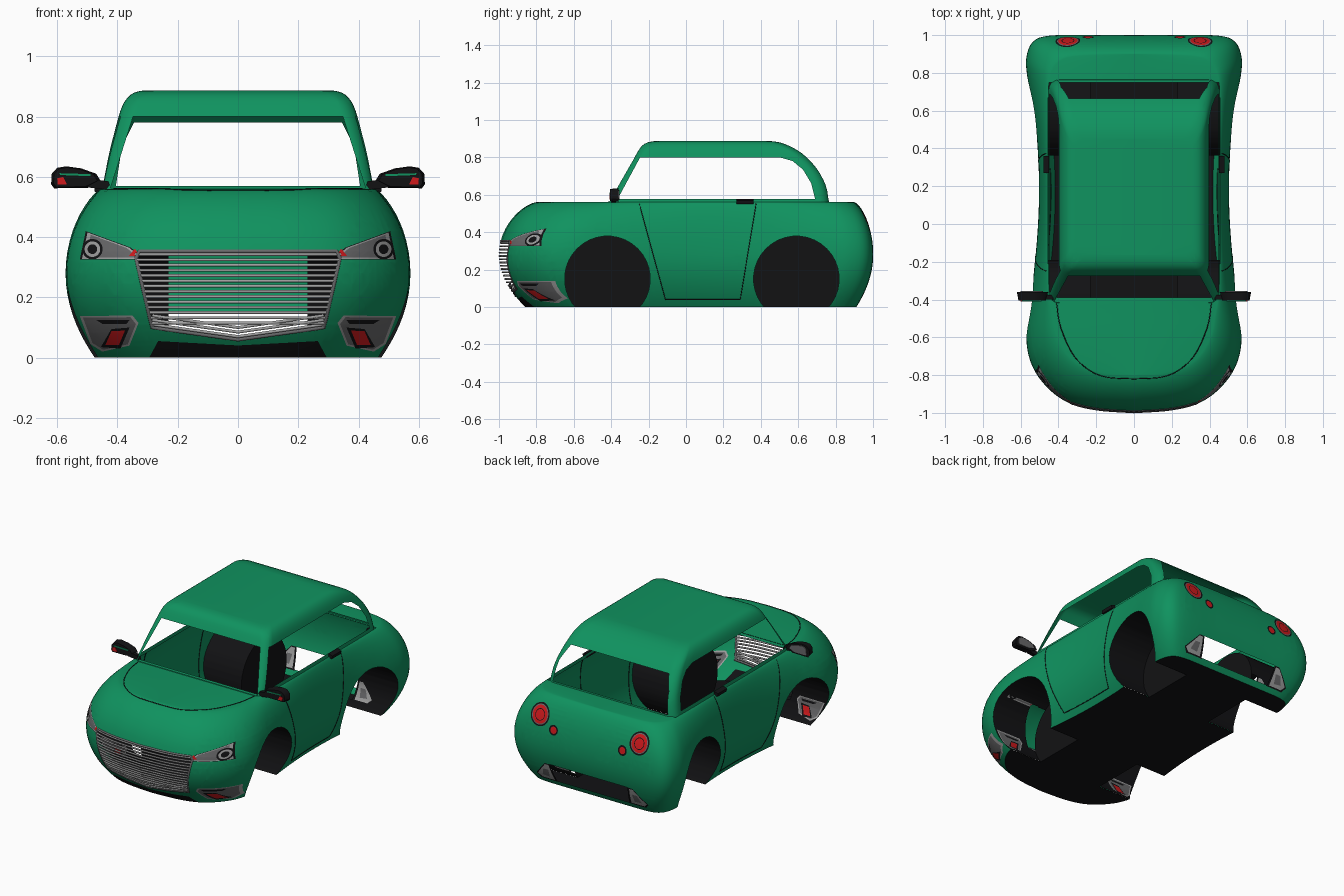
import bpy, bmesh, math
from mathutils import Vector
from mathutils.bvhtree import BVHTree

if "Cube" in bpy.data.objects:
    bpy.data.objects.remove(bpy.data.objects["Cube"])

COLS = {"green_paint": (.005, .29, .115), "black_trim": (.006, .006, .007), "light_metal": (.36, .36, .36),
        "mid_grey": (.14, .14, .145), "red_lamp": (.62, .01, .012)}
MATS = []
for n, c in COLS.items():
    m = bpy.data.materials.new(n)
    m.diffuse_color = (*c, 1)
    m.use_nodes = True
    m.node_tree.nodes["Principled BSDF"].inputs["Base Color"].default_value = m.diffuse_color
    MATS.append(m)
GREEN, BLACK, METAL, GREY, RED = range(5)


def finish(name, bm, mirror=True, mat=None):
    """Turn a bmesh into a named, mirrored, smooth-by-angle object."""
    if mat is not None:
        for f in bm.faces:
            f.material_index = mat
    bmesh.ops.recalc_face_normals(bm, faces=bm.faces[:])
    me = bpy.data.meshes.new(name)
    bm.to_mesh(me)
    bm.free()
    ob = bpy.data.objects.new(name, me)
    bpy.context.collection.objects.link(ob)
    for m in MATS:
        me.materials.append(m)
    if mirror:
        ob.modifiers.new("mirror", 'MIRROR').merge_threshold = .0005
    bpy.ops.object.select_all(action='DESELECT')
    ob.select_set(True)
    bpy.context.view_layer.objects.active = ob
    bpy.ops.object.shade_smooth_by_angle(angle=math.radians(40))
    return ob


def spline(pts, n):
    """Catmull-Rom resampling of a point list."""
    p = [Vector(q) for q in pts]
    p = [2 * p[0] - p[1]] + p + [2 * p[-1] - p[-2]]
    out = []
    for i in range(1, len(p) - 2):
        a, b, c, d = p[i - 1:i + 3]
        for k in range(n):
            t = k / n
            out.append(.5 * (2 * b + (c - a) * t + (2 * a - 5 * b + 4 * c - d) * t * t
                             + (3 * b - a - 3 * c + d) * t ** 3))
    return out + [p[-2]]


def loft(bm, rings):
    vs = [[bm.verts.new(p) for p in r] for r in rings]
    for r, s in zip(vs, vs[1:]):
        for i in range(len(r) - 1):
            bm.faces.new((r[i], r[i + 1], s[i + 1], s[i]))
    return vs


def cap(bm, row, keep=lambda y: True):
    """Close a half outline with strips running to the centre line."""
    mid = [v if abs(v.co.x) < 1e-5 else bm.verts.new((0, v.co.y, v.co.z)) for v in row]
    for i in range(len(row) - 1):
        if keep(row[i].co.y) and keep(row[i + 1].co.y):
            f = list(dict.fromkeys((row[i], row[i + 1], mid[i + 1], mid[i])))
            if len(f) > 2:
                bm.faces.new(f)
    bmesh.ops.delete(bm, geom=[v for v in mid if not v.link_faces], context='VERTS')
    bmesh.ops.remove_doubles(bm, verts=bm.verts[:], dist=1e-5)


def carve(bm, poly, axes, pick, mat=None, margin=.1):
    """Cut a convex polygon into the surface; paint the inside, or delete it and return the rim."""
    a, b = axes
    lo = [min(p[k] for p in poly) - margin for k in (0, 1)]
    hi = [max(p[k] for p in poly) + margin for k in (0, 1)]
    mid = [sum(p[k] for p in poly) / len(poly) for k in (0, 1)]
    ctr = lambda f: f.calc_center_median()
    faces = [f for f in bm.faces if pick(ctr(f)) and lo[0] < ctr(f)[a] < hi[0] and lo[1] < ctr(f)[b] < hi[1]]
    for p, q in zip(poly, poly[1:] + poly[:1]):
        co, no, c = Vector(), Vector(), Vector()
        co[a], co[b], c[a], c[b] = *p, *mid
        no[a], no[b] = q[1] - p[1], p[0] - q[0]
        if no.dot(c - co) > 0:
            no = -no
        no.normalize()
        geom = set(faces) | {e for f in faces for e in f.edges} | {v for f in faces for v in f.verts}
        res = bmesh.ops.bisect_plane(bm, geom=list(geom), dist=1e-5, plane_co=co, plane_no=no)
        faces = [f for f in res['geom'] if isinstance(f, bmesh.types.BMFace) and no.dot(ctr(f) - co) < 0]
    if mat is not None:
        for f in faces:
            f.material_index = mat
        return []
    inside = set(faces)
    rim = [e for e in {e for f in faces for e in f.edges}
           if len(e.link_faces) == 2 and sum(f in inside for f in e.link_faces) == 1]
    bmesh.ops.delete(bm, geom=faces, context='FACES')
    return rim


def circle(u, v, r, n=24):
    return [(u + r * math.cos(2 * math.pi * (i + .5) / n), v + r * math.sin(2 * math.pi * (i + .5) / n))
            for i in range(n)]


def shrink(poly, k):
    c = [sum(p[i] for p in poly) / len(poly) for i in (0, 1)]
    return [(c[0] + (p[0] - c[0]) * k, c[1] + (p[1] - c[1]) * k) for p in poly]


def tubes(name, lines, r, mat, closed=False):
    """Thin round bars along the lines, repeated on both sides."""
    cu = bpy.data.curves.new(name, 'CURVE')
    cu.dimensions, cu.bevel_depth, cu.bevel_resolution = '3D', r, 1
    for line in lines:
        for s in (1, -1):
            sp = cu.splines.new('POLY')
            sp.points.add(len(line) - 1)
            for pt, p in zip(sp.points, line):
                pt.co = (s * p[0], p[1], p[2], 1)
    cu.materials.append(MATS[mat])
    bpy.context.collection.objects.link(bpy.data.objects.new(name, cu))


def prism(name, pts, y0, y1, mat, k=1.0):
    """Extrude an x-z outline along y; the y0 end is scaled by k."""
    bm = bmesh.new()
    vs = [[bm.verts.new((u, y, v)) for u, v in o] for o, y in ((shrink(pts, k), y0), (pts, y1))]
    for i in range(len(pts)):
        j = (i + 1) % len(pts)
        bm.faces.new((vs[0][i], vs[0][j], vs[1][j], vs[1][i]))
    for r in vs:
        bm.faces.new(r)
    return finish(name, bm, True, mat)


# Lower body: half plan outlines (waist x, y, shoulder x, y) lofted over the height
plan = spline([(0, -1, 0, -.80), (.2, -.985, .15, -.79), (.35, -.945, .28, -.75), (.46, -.865, .36, -.68),
               (.54, -.75, .41, -.58), (.57, -.6, .43, -.47), (.545, -.38, .45, -.35), (.515, -.1, .455, -.1),
               (.503, .15, .455, .15), (.51, .4, .455, .4), (.535, .6, .455, .6), (.565, .78, .45, .75),
               (.57, .88, .43, .82), (.535, .965, .38, .87), (.44, .998, .3, .89), (.2, 1, .15, .898),
               (0, 1, 0, .9)], 4)
rings = []
for i in range(25):
    t = -math.cos(math.pi * i / 24)
    row = []
    for mx, my, tx, ty in plan:
        if t < 0:
            ex, ey, f = mx * .83, my * (.86 if my < 0 else .91), 1 - t * t
        else:
            ex, ey, f = tx, ty, max(0, 1 - t * t) ** .68
        row.append(Vector((ex + (mx - ex) * f, ey + (my - ey) * f, .28 + .28 * t)))
    rings.append(row)
body = bmesh.new()
rows = loft(body, rings)
cap(body, rows[-1], lambda y: y < -.36 or y > .72)
tree = BVHTree.FromBMesh(body)


def hit(o, d):
    h = tree.ray_cast(Vector(o), Vector(d))[0]
    return h if h else Vector(o) + Vector(d)


front = lambda c: c.y < -.55 and c.z < .54
rear = lambda c: c.y > .7 and c.z < .555
XZ, YZ = (0, 2), (1, 2)

# Wheel arches with black inner wells
for cy in (-.42, .59):
    rim = carve(body, circle(cy, .15, .229, 36), YZ, lambda c: c.x > .3 and c.z < .54)
    ext = bmesh.ops.extrude_edge_only(body, edges=rim)['geom']
    vs = [g for g in ext if isinstance(g, bmesh.types.BMVert)]
    for v in vs:
        v.co.x = .23
    vs.sort(key=lambda v: math.atan2(v.co.y - cy, v.co.z - .1))
    for f in [g for g in ext if isinstance(g, bmesh.types.BMFace)] + [body.faces.new(vs)]:
        f.material_index = BLACK

# Headlamps and lower front lamps painted into the skin
lamp = [(.505, .42), (.355, .365), (.31, .325), (.525, .325)]
fog = [(.33, .115), (.35, .14), (.525, .138), (.49, .045), (.45, .02), (.36, .04)]
for poly, mat in ((lamp, BLACK), (shrink(lamp, .93), METAL), (shrink(lamp, .8), GREY),
                  (circle(.483, .36, .034), BLACK), (circle(.483, .36, .026), METAL),
                  (circle(.483, .36, .016), BLACK), ([(.325, .335), (.342, .362), (.362, .338)], RED),
                  (fog, METAL), (shrink(fog, .9), GREY), ([(.36, .125), (.47, .125), (.45, .112), (.37, .112)], BLACK),
                  ([(.36, .10), (.42, .095), (.455, .035), (.39, .03)], BLACK),
                  ([(.375, .09), (.42, .088), (.44, .042), (.395, .042)], RED),
                  ([(-.1, -.01), (.3, -.01), (.265, .055), (-.1, .035)], BLACK)):
    carve(body, poly, XZ, front, mat)

# Grille and rear bumper openings, tail lamps
grille = [(-.3, .355), (.325, .355), (.338, .33), (.285, .1), (0, .06), (-.3, .06)]
carve(body, grille, XZ, front)
for poly, mat in (([(.27, .155), (.31, .155), (.395, .06), (.37, .03), (.25, .03)], BLACK),
                  ([(.285, .148), (.31, .148), (.385, .06), (.36, .038), (.27, .038)], METAL),
                  ([(.295, .11), (.33, .11), (.35, .06), (.30, .055)], GREY),
                  (circle(.35, .45, .066), BLACK), (circle(.35, .45, .057), GREY), (circle(.35, .45, .052), RED),
                  (circle(.35, .45, .034), BLACK), (circle(.35, .45, .03), RED),
                  (circle(.243, .385, .031), BLACK), (circle(.243, .385, .021), RED)):
    carve(body, poly, XZ, rear, mat)
carve(body, [(-.3, .155), (.275, .155), (.255, .035), (-.3, .035)], XZ, rear)
finish("lower_body", body)

# Floor pan with gaps under the wheels
floor = bmesh.new()
cap(floor, [floor.verts.new(p) for p in rings[0]])
for cy in (-.42, .59):
    carve(floor, [(.23, cy - .173), (.8, cy - .173), (.8, cy + .173), (.23, cy + .173)], (0, 1), lambda c: True)
finish("floor_pan", floor, True, BLACK)

# Cabin: height, half width, front y, rear y; then window openings
cab = []
levels = [(.55, .452, -.425, .765), (.62, .439, -.382, .757), (.68, .427, -.345, .737), (.74, .412, -.31, .70),
          (.80, .396, -.275, .645), (.835, .384, -.255, .60), (.862, .367, -.235, .55), (.88, .343, -.205, .50),
          (.887, .31, -.165, .45)]
for z, x, yf, yr in spline(levels, 2):
    r = .055
    arc = [(r * math.sin(k * math.pi / 12), r * math.cos(k * math.pi / 12)) for k in range(7)]
    row = [(0, yf), ((x - r) / 2, yf)] + [(x - r + s, yf + r - c) for s, c in arc]
    row += [(x, yf + r + (yr - yf - 2 * r) * k / 10) for k in range(1, 10)]
    row += [(x - r + s, yr - r + c) for s, c in reversed(arc)] + [((x - r) / 2, yr), (0, yr)]
    cab.append([(u, v, z) for u, v in row])
cabin = bmesh.new()
cap(cabin, loft(cabin, cab)[-1])
carve(cabin, [(-.365, .578), (-.245, .80), (.50, .80), (.57, .78), (.625, .735), (.67, .66), (.69, .578)],
      YZ, lambda c: c.x > .3)
carve(cabin, [(-.3, .563), (.423, .563), (.348, .80), (-.3, .80)], XZ, lambda c: c.y < -.15)
carve(cabin, [(-.3, .57), (.405, .57), (.385, .70), (.345, .78), (-.3, .78)], XZ, lambda c: c.y > .5)
finish("cabin_roof_and_pillars", cabin)

# Grille bars and frame following the nose
skin = lambda x, z: hit((x, -2, z), (0, 1, 0)) + Vector((0, .003, 0))
bars = []
for i in range(14):
    z = .115 + i * .0175
    w = .285 + (z - .1) * .23
    bars.append([skin(w * k / 10, z) for k in range(11)])
for z0 in (.07, .085, .1):
    bars.append([skin(.284 * k / 10, z0 + .004 * k) for k in range(11)])
tubes("grille_bars", bars, .0055, METAL)
edge = []
for p, q in zip(grille[1:5], grille[2:5]):
    edge += [skin(p[0] + (q[0] - p[0]) * k / 8, p[1] + (q[1] - p[1]) * k / 8) for k in range(9)]
tubes("grille_frame", [edge, [skin(.325 * k / 8, .353) for k in range(9)]], .007, GREY)

# Door and bonnet seams
door = [(-.25, .553), (-.11, .04), (.29, .04), (.375, .553)]
seam = []
for p, q in zip(door, door[1:]):
    seam += [hit((1, p[0] + (q[0] - p[0]) * k / 14, p[1] + (q[1] - p[1]) * k / 14), (-1, 0, 0)) for k in range(15)]
bonnet = spline([(.41, -.42), (.39, -.54), (.33, -.68), (.25, -.765), (.15, -.81), (0, -.82)], 5)
tubes("door_seams", [seam], .0025, BLACK)
tubes("bonnet_seam", [[hit((u, v, 1), (0, 0, -1)) for u, v in bonnet]], .0025, BLACK)

# Door handles
prism("door_handle", [(.45, .55), (.475, .55), (.478, .57), (.45, .578)], .27, .36, BLACK)

# Wing mirrors
shell = [(.455, .585), (.50, .563), (.61, .562), (.62, .575), (.618, .61), (.60, .63), (.57, .635), (.52, .628), (.47, .61)]
prism("mirror_housing", shell, -.405, -.36, BLACK, .88)
prism("mirror_glass", shrink(shell, .72), -.361, -.355, GREY)
prism("mirror_stalk", [(.42, .555), (.50, .565), (.50, .595), (.43, .585)], -.40, -.375, BLACK)
prism("mirror_stripe", [(.49, .602), (.59, .606), (.592, .612), (.49, .609)], -.409, -.402, GREEN)
prism("mirror_indicator", [(.568, .575), (.598, .575), (.6, .595), (.58, .6)], -.409, -.402, RED)
